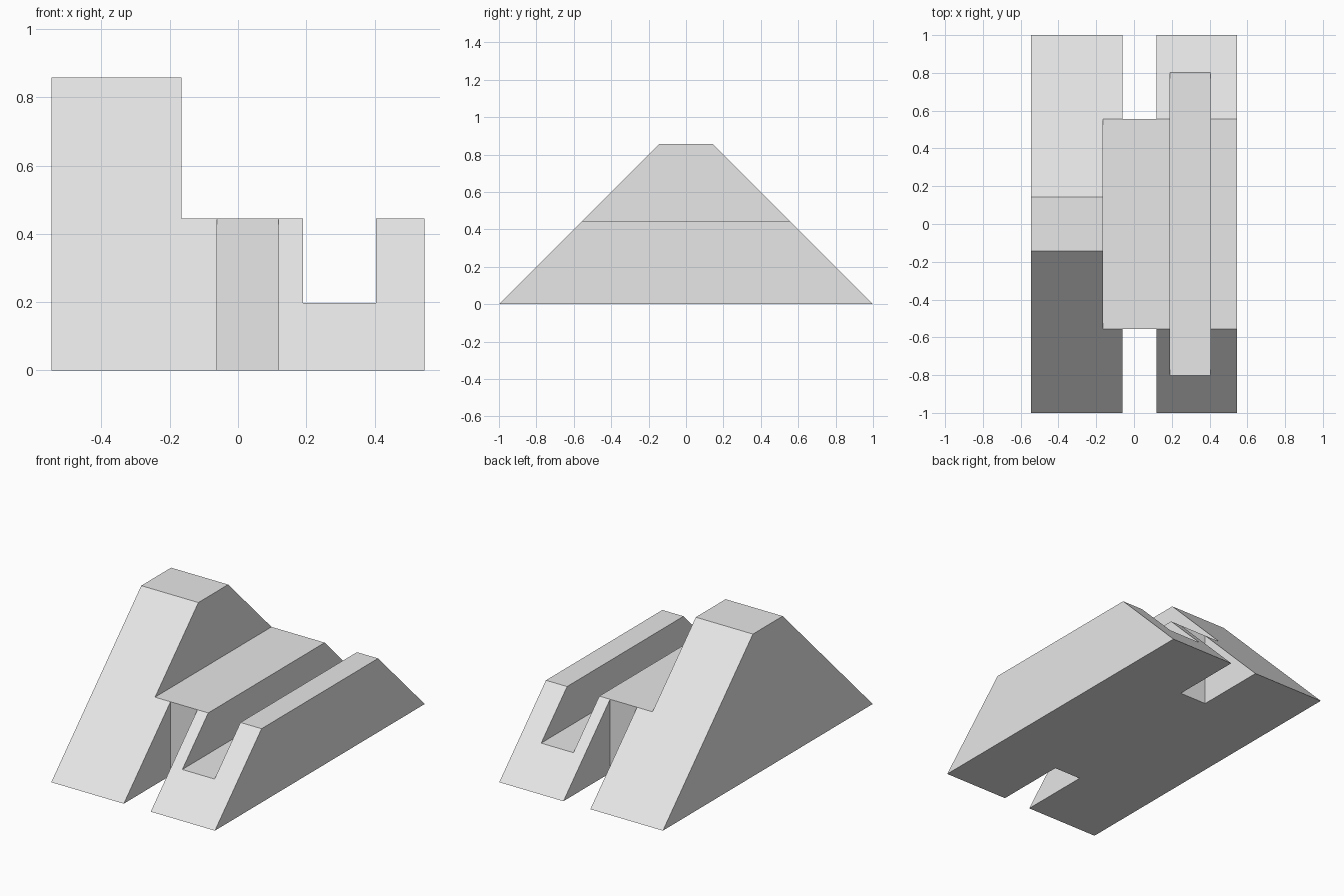
import bpy, bmesh
from mathutils import Vector

if "Cube" in bpy.data.objects:
    bpy.data.objects.remove(bpy.data.objects["Cube"])

grey = bpy.data.materials.new("plain_grey")
grey.diffuse_color = (0.8, 0.8, 0.8, 1)
grey.use_nodes = True
grey.node_tree.nodes["Principled BSDF"].inputs["Base Color"].default_value = grey.diffuse_color


def finish(name, bm):
    bmesh.ops.recalc_face_normals(bm, faces=bm.faces[:])
    mesh = bpy.data.meshes.new(name)
    bm.to_mesh(mesh)
    bm.free()
    mesh.materials.append(grey)
    obj = bpy.data.objects.new(name, mesh)
    bpy.context.collection.objects.link(obj)
    return obj


# Stepped block: front profile with tall tower, low deck and channel, run along y
profile = [(-0.546, 0), (0.546, 0), (0.546, 0.445), (0.405, 0.445), (0.405, 0.198),
           (0.19, 0.198), (0.19, 0.445), (-0.165, 0.445), (-0.165, 0.858), (-0.546, 0.858)]
bm = bmesh.new()
front = bm.faces.new([bm.verts.new((x, -1.2, z)) for x, z in profile])
run = bmesh.ops.extrude_face_region(bm, geom=[front], use_keep_orig=True)
bmesh.ops.translate(bm, vec=(0, 2.4, 0),
                    verts=[v for v in run["geom"] if isinstance(v, bmesh.types.BMVert)])

# 45 degree slopes at both ends
for side in (-1, 1):
    cut = bmesh.ops.bisect_plane(bm, geom=bm.verts[:] + bm.edges[:] + bm.faces[:],
                                 plane_co=(0, side, 0), plane_no=Vector((0, side, 1)).normalized(),
                                 clear_outer=True)
    rim = [e for e in cut["geom_cut"] if isinstance(e, bmesh.types.BMEdge)]
    bmesh.ops.edgeloop_fill(bm, edges=rim)
block = finish("stepped_block", bm)

# Upright notches cut into the front and back slopes
for side, label in ((-1, "front"), (1, "back")):
    bm = bmesh.new()
    bmesh.ops.create_cube(bm, size=1)
    for v in bm.verts:
        v.co = (0.028 + v.co.x * 0.18, side * (0.955 + v.co.y * 0.8), 0.2 + v.co.z)
    cutter = finish(label + "_notch_cutter", bm)
    cutter.hide_render = True
    cutter.hide_set(True)
    mod = block.modifiers.new(label + "_notch", "BOOLEAN")
    mod.operation = "DIFFERENCE"
    mod.solver = "EXACT"
    mod.object = cutter
